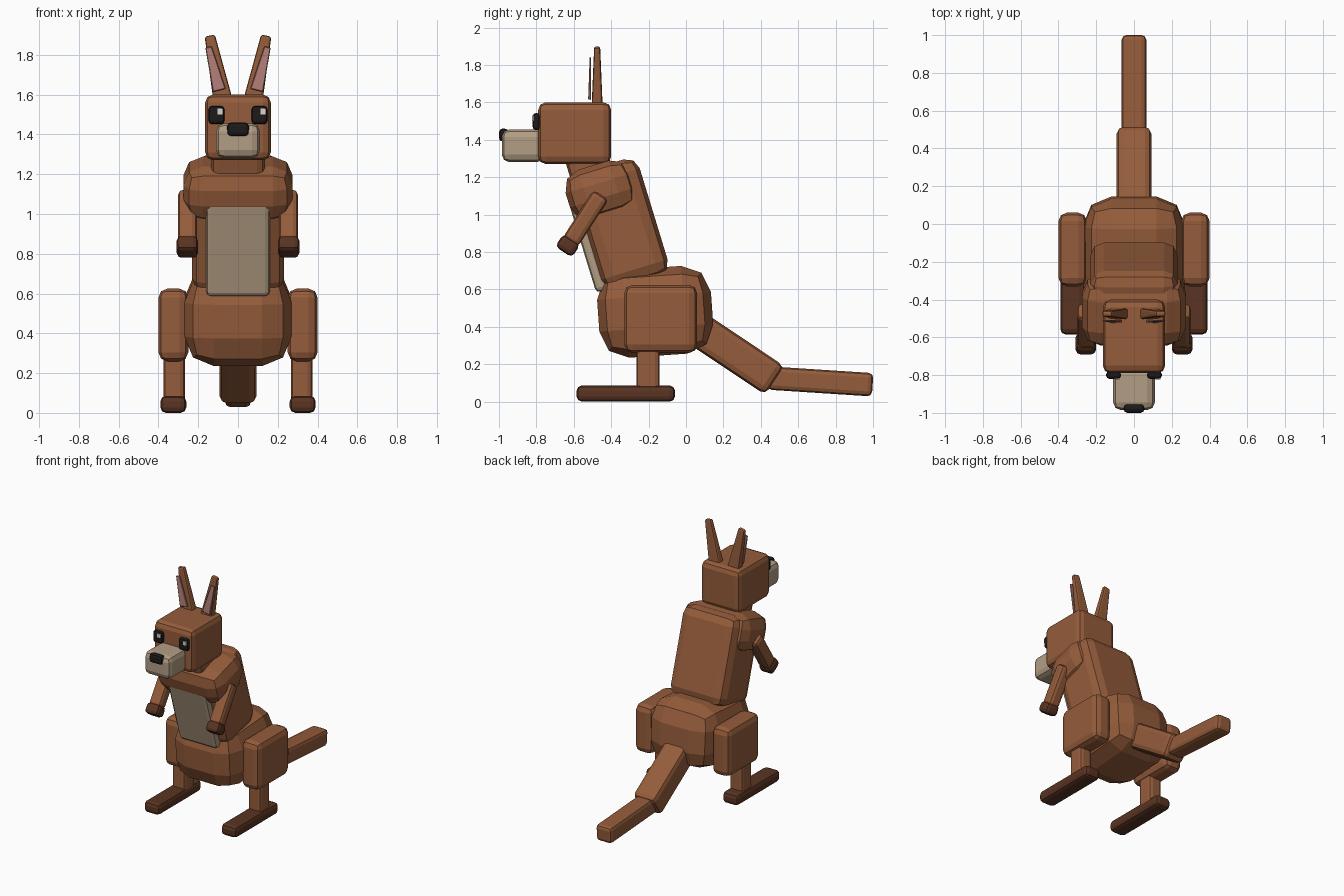
import bpy, bmesh
from math import radians, atan2, hypot
from mathutils import Matrix, Vector

if "Cube" in bpy.data.objects:
    bpy.data.objects.remove(bpy.data.objects["Cube"], do_unlink=True)


def material(name, rgb):
    m = bpy.data.materials.new(name)
    m.use_nodes = True
    colour = (*rgb, 1)
    m.diffuse_color = colour
    bsdf = m.node_tree.nodes["Principled BSDF"]
    bsdf.inputs["Base Color"].default_value = colour
    bsdf.inputs["Roughness"].default_value = 0.8
    return m


BROWN = material("fur brown", (0.30, 0.107, 0.043))
DARK = material("paw dark brown", (0.10, 0.034, 0.016))
CREAM = material("belly cream", (0.45, 0.34, 0.23))
PINK = material("ear pink", (0.45, 0.21, 0.19))
BLACK = material("eye black", (0.012, 0.01, 0.01))
WHITE = material("eye highlight", (0.7, 0.66, 0.58))


def block(name, centre, size, mat, bevel=0.03, rx=0, ry=0, taper=1, segments=2):
    """Flat-shaded chamfered box, tilted in degrees, its top scaled by taper."""
    bm = bmesh.new()
    bmesh.ops.create_cube(bm, size=1, matrix=Matrix.Diagonal((*size, 1)))
    for v in bm.verts:
        if v.co.z > 0:
            v.co.x *= taper
            v.co.y *= taper
    if bevel:
        bmesh.ops.bevel(bm, geom=bm.edges[:], offset=bevel, segments=segments,
                        profile=0.5, affect='EDGES', clamp_overlap=True)
    bm.transform(Matrix.Translation(centre) @ Matrix.Rotation(radians(rx), 4, 'X')
                 @ Matrix.Rotation(radians(ry), 4, 'Y'))
    mesh = bpy.data.meshes.new(name)
    bm.to_mesh(mesh)
    bm.free()
    mesh.materials.append(mat)
    obj = bpy.data.objects.new(name, mesh)
    bpy.context.collection.objects.link(obj)
    return obj


def beam(name, start, end, width, depth, mat, bevel, x=0):
    """Block running between two (y, z) points."""
    dy, dz = end[0] - start[0], end[1] - start[1]
    centre = (x, (start[0] + end[0]) / 2, (start[1] + end[1]) / 2)
    angle = -atan2(dy, dz) * 57.2958
    return block(name, centre, (width, depth, hypot(dy, dz)), mat, bevel, angle)


# Body, leaning forward
LEAN = 17
body_centre = Vector((0, -0.35, 0.95))
lean = Matrix.Rotation(radians(LEAN), 3, 'X')
block("hips", (0, -0.165, 0.48), (0.54, 0.61, 0.47), BROWN, 0.15, 4)
block("torso", body_centre, (0.46, 0.37, 0.65), BROWN, 0.07, LEAN)
block("chest", (0, -0.455, 1.13), (0.55, 0.37, 0.28), BROWN, 0.1, LEAN)
block("belly_panel", body_centre + lean @ Vector((0, -0.2, -0.058)),
      (0.32, 0.064, 0.516), CREAM, 0.025, LEAN)
block("neck", (0, -0.515, 1.25), (0.27, 0.23, 0.25), BROWN, 0.04, LEAN)

# Head and face
block("head", (0, -0.595, 1.435), (0.33, 0.39, 0.33), BROWN, 0.04)
block("muzzle", (0, -0.87, 1.368), (0.22, 0.23, 0.175), CREAM, 0.04)
block("nose", (0, -0.975, 1.425), (0.11, 0.05, 0.07), BLACK, 0.02)

# Tail in two segments
beam("tail_base", (0.03, 0.41), (0.475, 0.113), 0.185, 0.185, BROWN, 0.035)
beam("tail_tip", (0.44, 0.126), (0.998, 0.09), 0.13, 0.125, BROWN, 0.025)

# Paired parts
for side, label in ((1, "left"), (-1, "right")):
    block(label + "_eye", (side * 0.108, -0.8, 1.497), (0.08, 0.04, 0.092),
          BLACK, 0.018)
    block(label + "_eye_highlight", (side * 0.108 + 0.018, -0.82, 1.515),
          (0.028, 0.008, 0.028), WHITE, 0)
    block(label + "_ear", (side * 0.11, -0.475, 1.74), (0.095, 0.058, 0.32),
          BROWN, 0.012, 0, side * 11.5, 0.55)
    block(label + "_inner_ear", (side * 0.121, -0.513, 1.73), (0.066, 0.016, 0.225),
          PINK, 0.004, -1, side * 14, 0.5, 1)
    beam(label + "_arm", (-0.62, 0.85), (-0.455, 1.105), 0.095, 0.095, BROWN,
         0.025, side * 0.253)
    beam(label + "_hand", (-0.655, 0.8), (-0.61, 0.868), 0.108, 0.108, DARK,
         0.025, side * 0.255)
    block(label + "_thigh", (side * 0.325, -0.135, 0.442), (0.15, 0.39, 0.365),
          BROWN, 0.045)
    block(label + "_shin", (side * 0.32, -0.203, 0.18), (0.108, 0.125, 0.28),
          BROWN, 0.025)
    block(label + "_foot", (side * 0.325, -0.322, 0.043), (0.13, 0.526, 0.086),
          DARK, 0.028)
